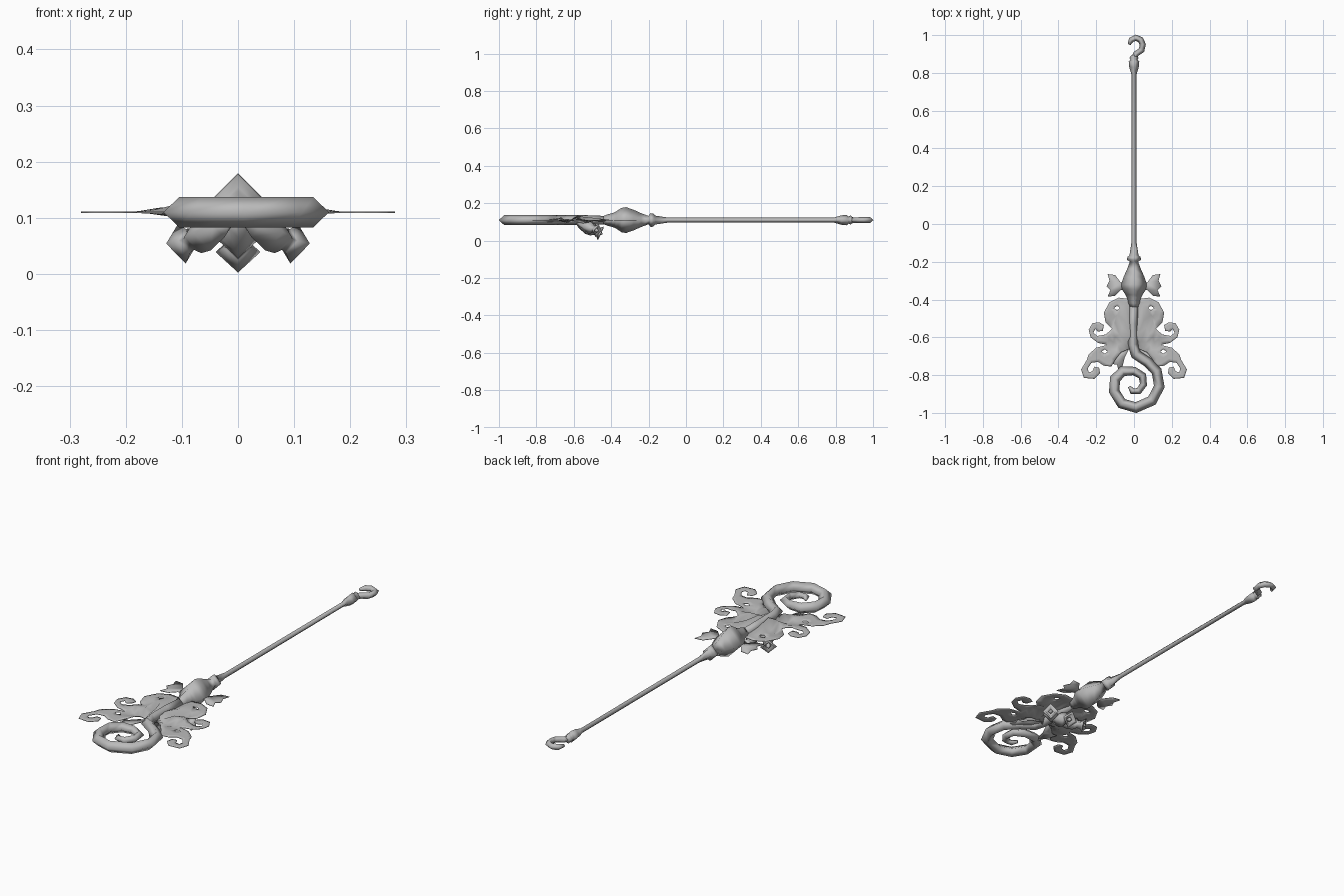
import bpy, bmesh, math
from mathutils import Vector

cube = bpy.data.objects.get("Cube")
if cube:
    bpy.data.objects.remove(cube, do_unlink=True)

MID = 0.11  # height of the staff axis

grey = bpy.data.materials.new("dull_grey_metal")
grey.use_nodes = True
colour = (0.5, 0.5, 0.5, 1)
grey.diffuse_color = colour
grey.node_tree.nodes["Principled BSDF"].inputs["Base Color"].default_value = colour


def finish(name, bm):
    mesh = bpy.data.meshes.new(name)
    bm.to_mesh(mesh)
    bm.free()
    mesh.materials.append(grey)
    for face in mesh.polygons:
        face.use_smooth = True
    obj = bpy.data.objects.new(name, mesh)
    bpy.context.collection.objects.link(obj)
    return obj


def sweep(name, points, radii, axis=None):
    """Diamond-section tube along a path, mitred at the bends."""
    bm = bmesh.new()
    pts = [Vector(p) for p in points]
    rings = []
    for i, (p, r) in enumerate(zip(pts, radii)):
        a = (p - pts[i - 1]).normalized() if i else None
        b = (pts[i + 1] - p).normalized() if i < len(pts) - 1 else None
        mitre = 1
        if axis:
            t = Vector(axis).normalized()
        elif a and b:
            t = (a + b).normalized()
            mitre = 1 / max(0.7, t.dot(a))
        else:
            t = a or b
        side = t.cross(Vector((0, 0, 1))).normalized()
        up = side.cross(t)
        offsets = (side * mitre, up, -side * mitre, -up)
        rings.append([bm.verts.new(p + o * r) for o in offsets])
    for low, high in zip(rings, rings[1:]):
        for k in range(4):
            n = (k + 1) % 4
            bm.faces.new((low[k], low[n], high[n], high[k]))
    bm.faces.new(rings[0])
    bm.faces.new(rings[-1])
    bmesh.ops.recalc_face_normals(bm, faces=bm.faces)
    return finish(name, bm)


def plate(name, outline, sign, holes=(), height=MID, fold=0.0):
    """Thin sheet cut from an outline in hundredths, with optional radial folds."""
    bm = bmesh.new()
    loops = [outline]
    for hx, hy in holes:
        loops.append([(hx + 1.6, hy), (hx, hy + 1.2), (hx - 1.6, hy), (hx, hy - 1.2)])
    for loop in loops:
        vs = [bm.verts.new((sign * x / 100, y / 100, height)) for x, y in loop]
        for i, v in enumerate(vs):
            bm.edges.new((vs[i - 1], v))
    bmesh.ops.triangle_fill(bm, use_beauty=True, edges=bm.edges[:], normal=(0, 0, 1))
    if fold:
        bmesh.ops.subdivide_edges(bm, edges=bm.edges[:], cuts=2, use_grid_fill=True)
        for v in bm.verts:
            dx, dy = abs(v.co.x), v.co.y + 0.58
            d = math.hypot(dx, dy)
            fade = max(0, 1 - d / 0.18) * min(1, d / 0.03)
            v.co.z += fold * fade * math.cos(6 * math.atan2(dy, dx))
    bmesh.ops.recalc_face_normals(bm, faces=bm.faces)
    obj = finish(name, bm)
    thick = obj.modifiers.new("thickness", "SOLIDIFY")
    thick.thickness = 0.003
    thick.offset = 0
    return obj


# Shaft with collars and bulb: (position along the staff, radius)
shaft = [(-0.44, .022), (-0.42, .03), (-0.39, .038), (-0.375, .045),
         (-0.345, .065), (-0.32, .069), (-0.28, .055), (-0.24, .037), (-0.2, .022),
         (-0.19, .037), (-0.175, .035), (-0.165, .024), (-0.1, .014), (0.79, .013),
         (0.83, .025), (0.86, .028), (0.868, .019), (0.88, .024), (0.895, .013)]
sweep("shaft_and_bulb", [(0, y, MID) for y, r in shaft], [r for y, r in shaft],
      axis=(0, 1, 0))

# Small hook at the far end
hook = [(0, 88), (1, 90), (4, 92), (4.6, 95), (3.5, 97.5), (1, 98.6), (-1.5, 97.5), (-2.6, 95)]
sweep("tail_hook", [(x / 100, y / 100, MID) for x, y in hook],
      [.014, .015, .015, .016, .016, .015, .014, .008])

# Neck that runs into the large spiral
spiral = [(0, -43), (-.5, -53), (-.5, -64), (1, -69), (7, -73), (12, -78), (13.4, -86),
          (9.5, -93.5), (1, -97.2), (-6.5, -95), (-10.5, -88.5), (-10, -82), (-6, -78),
          (0, -77.8), (4.5, -80.5), (5, -85), (2.5, -88.5), (-1, -88.5), (-2.5, -86)]
radii = [.022, .026] + [.027] * 10 + [.025, .022, .02, .018, .016, .014, .008]
sweep("neck_and_spiral", [(x / 100, y / 100, MID) for x, y in spiral], radii)

# Sheet outlines for one side, in hundredths
wing = [(0, -40), (8, -39), (13, -41.5), (16, -47), (15, -52), (11.5, -55.5),
        (15, -58.5), (19.5, -59.3), (21.5, -57.5), (20.5, -55.5), (19, -57),
        (16.5, -56.5), (16, -53.5), (18.5, -52), (22, -52.5), (24, -56),
        (23, -60), (19, -63), (14, -64), (20, -65.5), (24, -69), (25, -72),
        (28, -77), (26.5, -81.5), (21, -82), (18, -79), (18.5, -76),
        (21, -75.5), (22, -78), (24, -78.5), (24.5, -76.5), (22.5, -73.5),
        (19, -73), (16, -75), (12, -75.5), (10, -72), (7, -68), (0, -65)]
fin = [(5, -31), (7, -31), (10, -27), (14, -26.5), (13, -30), (14.5, -33),
       (12.5, -35), (14, -38.5), (10, -38), (7, -35), (5, -35)]
leaf = [(1, -63), (6, -66), (9, -69), (11.5, -69), (10.5, -72), (12, -74),
        (9, -74.5), (8, -78), (6, -75), (5, -71)]

for label, sign in (("left", 1), ("right", -1)):
    plate(label + "_scroll_wing", wing, sign, holes=((9, -44.5), (15.5, -67.5)), fold=0.03)
    plate(label + "_bulb_fin", fin, sign)
    plate(label + "_jagged_leaf", leaf, sign, height=0.1)


# Square cup flowers under the neck: (distance along, radius)
cup = [(0, .006), (.2, .024), (.5, .037), (.68, .034), (.8, .022),
       (.88, .024), (1, .04), (1.01, .027), (.85, .017)]


def flower(name, start, end, size):
    start, end = Vector(start), Vector(end)
    axis = end - start
    sweep(name + "_cup", [start + axis * t for t, r in cup],
          [r * size for t, r in cup], axis)
    sweep(name + "_pistil", [start + axis * t for t in (.8, .98, 1.06)],
          [.006, .012, .003], axis)


flower("middle_flower", (0, -0.59, 0.1), (0, -0.455, 0.039), 1)
for label, sign in (("left", 1), ("right", -1)):
    flower(label + "_flower", (sign * 0.01, -0.58, 0.095), (sign * 0.1, -0.475, 0.054), 0.92)
